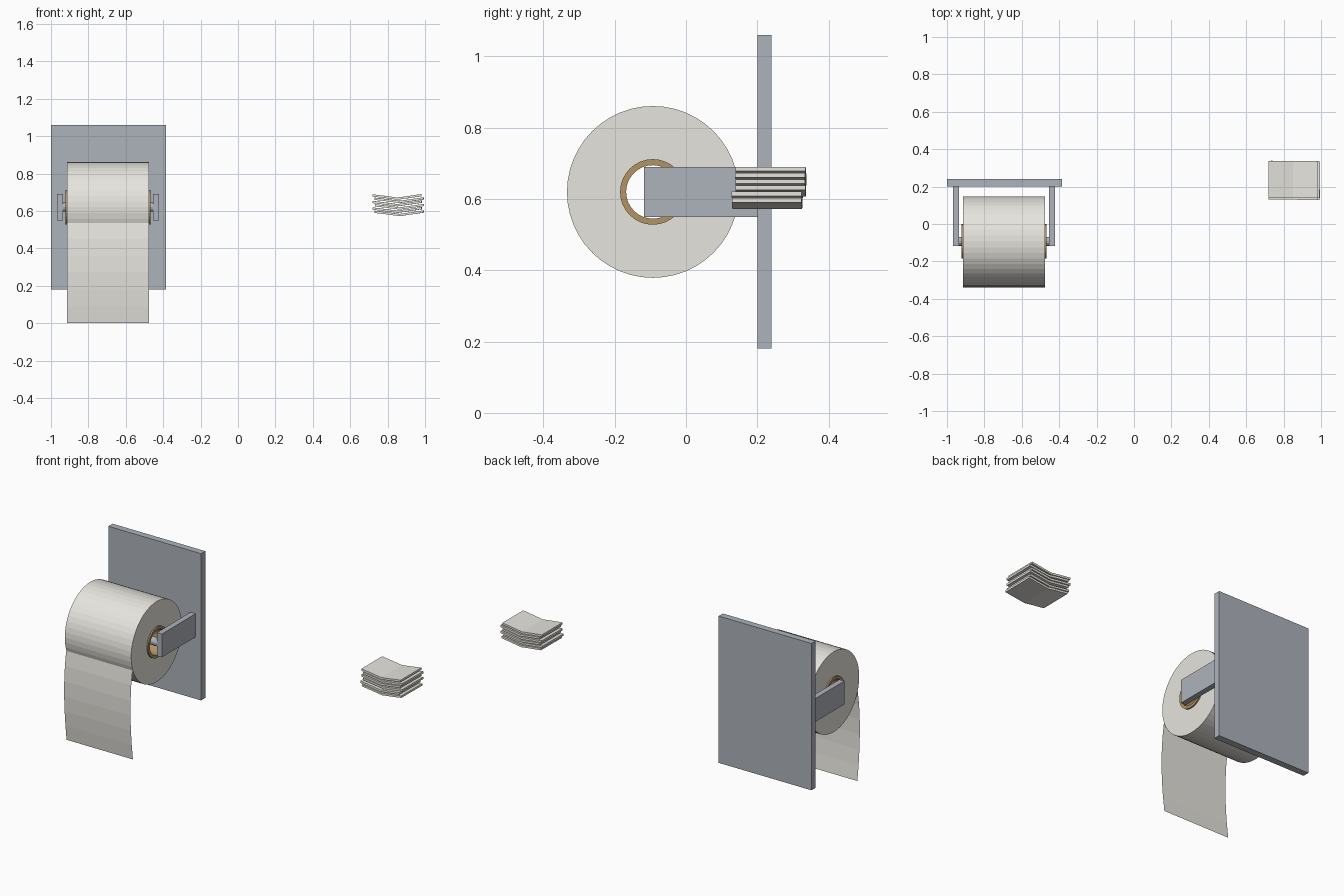
import bpy, bmesh, math, random

if "Cube" in bpy.data.objects:
    bpy.data.objects.remove(bpy.data.objects["Cube"])

random.seed(4)
CX, CY, CZ = -0.695, -0.093, 0.62      # roll axis centre


def material(name, col):
    m = bpy.data.materials.new(name)
    m.diffuse_color = (*col, 1)
    m.use_nodes = True
    m.node_tree.nodes["Principled BSDF"].inputs["Base Color"].default_value = m.diffuse_color
    return m


PAPER = material("paper", (0.80, 0.78, 0.73))
CARD = material("cardboard", (0.45, 0.29, 0.13))
METAL = material("metal", (0.42, 0.45, 0.50))


def finish(name, bm, mat):
    bmesh.ops.recalc_face_normals(bm, faces=bm.faces)
    me = bpy.data.meshes.new(name)
    bm.to_mesh(me)
    bm.free()
    me.materials.append(mat)
    ob = bpy.data.objects.new(name, me)
    bpy.context.collection.objects.link(ob)
    return ob


def box(name, lo, hi, mat):
    bm = bmesh.new()
    bmesh.ops.create_cube(bm, size=1)
    for v in bm.verts:
        v.co = [(a + b) / 2 + c * (b - a) for a, b, c in zip(lo, hi, v.co)]
    return finish(name, bm, mat)


def tube(name, half, r_out, r_in, n, mat):
    """Hollow cylinder along x on the roll axis."""
    bm = bmesh.new()
    section = [(-half, r_out), (half, r_out), (half, r_in), (-half, r_in)]
    rings = []
    for i in range(n):
        a = 2 * math.pi * i / n
        rings.append([bm.verts.new((CX + x, CY + r * math.cos(a), CZ + r * math.sin(a)))
                      for x, r in section])
    for i in range(n):
        p, q = rings[i], rings[(i + 1) % n]
        for k in range(4):
            j = (k + 1) % 4
            bm.faces.new((p[k], p[j], q[j], q[k]))
    return finish(name, bm, mat)


# wall plate and the two side arms
box("wall_plate", (-1.0, 0.20, 0.18), (-0.385, 0.24, 1.06), METAL)
for side, x in (("left", -0.968), ("right", -0.455)):
    box(side + "_arm", (x, -0.118, 0.55), (x + 0.033, 0.205, 0.69), METAL)

# spindle between the arms
bpy.ops.mesh.primitive_cylinder_add(vertices=16, radius=0.024, depth=0.485,
                                    location=(CX, CY, CZ), rotation=(0, math.pi / 2, 0))
spindle = bpy.context.object
spindle.name = "spindle"
spindle.data.materials.append(METAL)

# paper roll and cardboard core
tube("paper_roll", 0.22, 0.241, 0.091, 48, PAPER)
tube("cardboard_core", 0.228, 0.092, 0.075, 32, CARD)

# hanging sheet, a single curved surface
bm = bmesh.new()
rows = [[bm.verts.new((CX + s * 0.22, y, z)) for s in (-1, 1)]
        for y, z in ((-0.321, 0.535), (-0.333, 0.45), (-0.339, 0.36), (-0.34, 0.27),
                     (-0.336, 0.18), (-0.328, 0.09), (-0.317, 0.0))]
for a, b in zip(rows, rows[1:]):
    bm.faces.new((a[0], a[1], b[1], b[0]))
finish("hanging_sheet", bm, PAPER)

# stack of creased sheets, each slightly shifted and turned
for i in range(6):
    bm = bmesh.new()
    cx = 0.857 + (-0.006 if i % 2 else 0.006)
    cy = 0.235 + (-0.007 if i < 2 else 0.003)
    turn = random.uniform(-0.02, 0.02)
    z0 = 0.572 + i * 0.0175
    profile = [(-0.131, 0.017), (-0.065, 0.009), (0, 0), (0.065, 0.009), (0.131, 0.019)]
    loop = profile + [(x, z + 0.012) for x, z in reversed(profile)]
    ends = []
    for y in (-0.098, 0.098):
        ends.append([bm.verts.new((cx + x - y * turn, cy + y + x * turn, z0 + z))
                     for x, z in loop])
    n = len(loop)
    for k in range(n):
        j = (k + 1) % n
        bm.faces.new((ends[0][k], ends[0][j], ends[1][j], ends[1][k]))
    for e in ends:
        for k in range(4):
            bm.faces.new((e[k], e[k + 1], e[n - 2 - k], e[n - 1 - k]))
    finish("folded_sheet_%d" % (i + 1), bm, PAPER)
